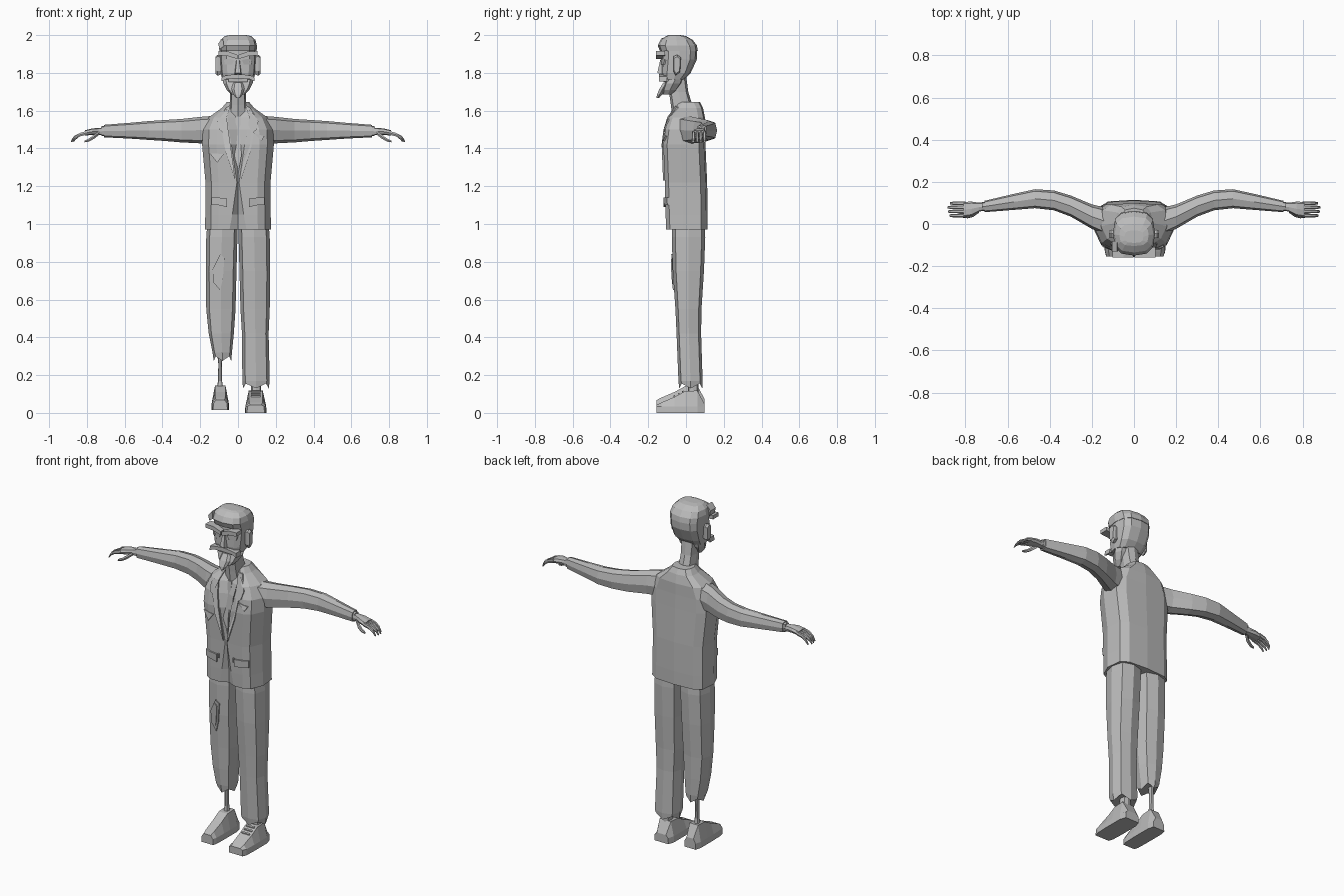
import bpy, bmesh, math
from mathutils import Vector
from mathutils.bvhtree import BVHTree

grey = bpy.data.materials.new("plain grey")
grey.diffuse_color = (0.5, 0.5, 0.5, 1)


def build(name, verts, faces):
    bm = bmesh.new()
    vs = [bm.verts.new(v) for v in verts]
    for f in faces:
        bm.faces.new([vs[i] for i in f])
    bmesh.ops.recalc_face_normals(bm, faces=bm.faces)
    me = bpy.data.meshes.new(name)
    bm.to_mesh(me)
    bm.free()
    me.materials.append(grey)
    bpy.context.collection.objects.link(bpy.data.objects.new(name, me))
    return BVHTree.FromPolygons([Vector(v) for v in verts], faces)


def loft(name, rings):
    """Skin rings of equal length and cap both ends."""
    n = len(rings[0])
    verts = [p for r in rings for p in r]
    faces = [(k * n + i, k * n + (i + 1) % n, (k + 1) * n + (i + 1) % n, (k + 1) * n + i)
             for k in range(len(rings) - 1) for i in range(n)]
    faces += [tuple(range(n)), tuple(range(len(verts) - n, len(verts)))]
    return build(name, verts, faces)


def rounded(a0, a1, b0, b1, n, power=0.7):
    """Boxy oval filling the range a0..a1 by b0..b1."""
    out = []
    for i in range(n):
        t = 2 * math.pi * i / n
        c, s = math.cos(t), math.sin(t)
        c = math.copysign(abs(c) ** power, c) if abs(c) > 1e-6 else 0
        s = math.copysign(abs(s) ** power, s) if abs(s) > 1e-6 else 0
        out.append(((a0 + a1) / 2 + c * (a1 - a0) / 2, (b0 + b1) / 2 + s * (b1 - b0) / 2))
    return out


def zring(z, x0, x1, y0, y1, n=8, jag=0):
    return [(x, y, z + (jag if i % 2 else 0)) for i, (x, y) in enumerate(rounded(x0, x1, y0, y1, n))]


def xring(x, y, z, ry, rz, n=8):
    return [(x, a, b) for a, b in rounded(y - ry, y + ry, z - rz, z + rz, n)]


def prism(name, pts, y0, y1):
    """Outline in x and z pushed from y0 to y1."""
    loft(name, [[(x, y0, z) for x, z in pts], [(x, y1, z) for x, z in pts]])


def plate(name, target, pts, out=0.007):
    """Thin patch laid on the front of a part."""
    ys = []
    for x, z in pts:
        hit = target.ray_cast(Vector((x, -1, z)), Vector((0, 1, 0)))[0]
        ys.append(hit.y if hit else 0)
    loft(name, [[(x, y - out, z) for (x, z), y in zip(pts, ys)],
                [(x, y + 0.002, z) for (x, z), y in zip(pts, ys)]])


# Jacket body with a recessed front opening: z, half width, front, back, opening
rows = [(0.97, .175, -.105, .115, .045), (1.05, .173, -.108, .115, .03),
        (1.22, .172, -.112, .112, .006), (1.42, .19, -.12, .103, .035),
        (1.50, .187, -.11, .10, .05), (1.565, .155, -.09, .10, .056),
        (1.615, .085, -.055, .09, .046), (1.645, .06, -.035, .075, .034)]
rings = []
for z, w, f, b, o in rows:
    half = [(o, f), (.6 * w, f), (.82 * w, f + .02), (w, f + .42 * (b - f)),
            (.95 * w, b - .035), (.7 * w, b - .008)]
    rings.append([(0, f + .022, z)] + [(x, y, z) for x, y in half] + [(0, b, z)]
                 + [(-x, y, z) for x, y in reversed(half)])
jacket = loft("jacket", rings)

# Tie, lapels, pockets and buttons
plate("tie", jacket, [(-.012, 1.57), (.012, 1.57), (.018, 1.36), (0, 1.26), (-.018, 1.36)])
for s, side in ((1, "left"), (-1, "right")):
    plate("lapel_" + side, jacket, [(s * x, z) for x, z in (
        (.04, 1.625), (.062, 1.618), (.108, 1.545), (.10, 1.50), (.085, 1.49), (.065, 1.38),
        (.014, 1.23), (.04, 1.42), (.052, 1.50), (.06, 1.565))], 0.009)
    plate("pocket_flap_" + side, jacket, [(s * x, z) for x, z in (
        (.058, 1.135), (.105, 1.14), (.14, 1.14), (.14, 1.10), (.105, 1.10), (.058, 1.09))], 0.009)
    plate("button_" + side, jacket, [(s * x, z) for x, z in (
        (.045, 1.14), (.053, 1.14), (.053, 1.115), (.045, 1.115))])
plate("torn_pocket", jacket, [(-.15, 1.375), (-.075, 1.37), (-.11, 1.325)], 0.009)
plate("handkerchief", jacket, [(.085, 1.48), (.14, 1.465), (.125, 1.44)], 0.009)

# Arms, cuffs and hands
for s, side in ((1, "left"), (-1, "right")):
    sleeve = [(.10, .0, 1.50, .07, .075), (.20, .035, 1.497, .058, .07), (.30, .085, 1.494, .05, .062),
              (.38, .112, 1.495, .047, .056), (.47, .12, 1.495, .045, .05),
              (.57, .105, 1.494, .038, .042), (.71, .083, 1.492, .027, .033)]
    loft("sleeve_" + side, [xring(s * r[0], *r[1:]) for r in sleeve])
    loft("cuff_" + side, [xring(s * x, .083, 1.492, .021, .026) for x in (.69, .722)])
    palm = [(.70, .083, 1.49, .018, .021), (.735, .08, 1.49, .021, .019),
            (.77, .072, 1.489, .034, .017), (.81, .068, 1.482, .037, .014)]
    loft("palm_" + side, [xring(s * r[0], *r[1:]) for r in palm])
    for i in range(4):
        y = .04 + .0195 * i
        tip = (0, .006, .008, -.004)[i]
        finger = [(.80, y, 1.483, .009, .011), (.837, y, 1.473, .0085, .01),
                  (.862 + tip, y, 1.456, .008, .009), (.876 + tip, y, 1.436, .005, .005)]
        loft(f"finger_{i + 1}_{side}", [xring(s * r[0], *r[1:], n=6) for r in finger])
    thumb = [(.735, .065, 1.482, .011, .011), (.762, .045, 1.462, .011, .012),
             (.79, .036, 1.444, .009, .009), (.812, .034, 1.437, .005, .005)]
    loft("thumb_" + side, [xring(s * r[0], *r[1:], n=6) for r in thumb])

# Trousers with ragged hems, the right one ending higher
upper = [(1.03, .0, .16, -.07, .098), (.93, .003, .168, -.075, .102), (.75, .008, .17, -.07, .095),
         (.55, .013, .168, -.056, .082)]
hems = {"left": (1, [(.42, .021, .162, -.05, .08), (.17, .023, .168, -.04, .088)], (.13, .027, .163, -.036, .086)),
        "right": (-1, [(.42, .022, .155, -.05, .08), (.32, .032, .135, -.042, .078)], (.275, .036, .128, -.036, .074))}
legs = {}
for side, (s, lower, hem) in hems.items():
    rings = [zring(z, *sorted((s * a, s * b)), c, d) for z, a, b, c, d in upper + lower]
    z, a, b, c, d = hem
    rings.append(zring(z, *sorted((s * a, s * b)), c, d, jag=.025))
    legs[side] = loft("trouser_leg_" + side, rings)
hole = [(-.095, .84), (-.072, .82), (-.08, .71), (-.095, .65), (-.13, .69), (-.135, .76)]
plate("knee_tear_edge", legs["right"], hole, 0.008)
plate("knee_skin", legs["right"], [(-.105 + .6 * (x + .105), .75 + .75 * (z - .75)) for x, z in hole], 0.0095)

# Ankle and wooden peg
loft("ankle", [zring(z, .07, .122, .01, .065) for z in (.09, .18)])
loft("peg", [zring(.12, -.112, -.078, .012, .05), zring(.17, -.106, -.084, .018, .044),
             zring(.26, -.104, -.086, .018, .044), zring(.36, -.115, -.075, .01, .055)])


def shoe(name, cx, hb, ht, z0, lift):
    # y, top height, share of full width
    prof = [(-.155, .042, .8), (-.13, .055, .95), (-.06, .085, 1), (-.005, .115, 1), (.06, .118, 1), (.097, .05, .8)]
    rings = []
    for y, z, k in prof:
        mid = z0 + .035
        rings.append([(cx - hb * k, y, z0), (cx + hb * k, y, z0), (cx + hb * k * .97, y, mid),
                      (cx + ht * k, y, z + lift), (cx - ht * k, y, z + lift), (cx - hb * k * .97, y, mid)])
    loft(name, rings)


shoe("shoe_left", .094, .057, .037, 0, 0)
shoe("shoe_right", -.094, .047, .028, .015, .026)
for i in range(3):
    y, z = -.065 + .022 * i, .085 + .0115 * i
    loft(f"lace_{i + 1}", [[(x, y, z), (x, y + .008, z + .004), (x, y + .008, z + .01), (x, y, z + .006)]
                           for x in (.068, .12)])

# Neck and head
loft("neck", [zring(1.55, -.052, .052, -.07, .045), zring(1.63, -.044, .044, -.08, .033),
              zring(1.70, -.042, .042, -.09, .012), zring(1.79, -.046, .046, -.10, .0)])
head = loft("head", [zring(z, -w, w, f, b, 12) for z, w, f, b in (
    (1.765, .083, -.12, -.01), (1.80, .092, -.13, .025), (1.87, .097, -.13, .057),
    (1.925, .097, -.128, .06), (1.96, .09, -.12, .045))])
loft("hair", [zring(z, -w, w, f, b, 12) for z, w, f, b in (
    (1.915, .099, -.138, .063), (1.945, .10, -.15, .058), (1.975, .092, -.135, .035),
    (1.995, .07, -.105, .0), (2.0, .045, -.09, -.03))])
prism("hair_tuft", [(-.08, 1.985), (-.105, 1.955), (-.098, 1.925), (-.075, 1.94)], -.13, -.08)
loft("jaw", [zring(1.685, -.035, .035, -.125, -.07), zring(1.71, -.06, .06, -.125, -.045),
             zring(1.745, -.078, .078, -.115, -.02), zring(1.775, -.082, .082, -.09, -.012)])
loft("goatee", [zring(z, -w, w, f, b, 6) for z, w, f, b in (
    (1.75, .026, -.12, -.09), (1.715, .034, -.143, -.105), (1.685, .024, -.155, -.125),
    (1.667, .01, -.157, -.142))])
prism("upper_teeth", [(-.05, 1.768), (.05, 1.768), (.05, 1.752), (-.05, 1.752)], -.118, -.10)

# Face details
loft("nose", [[(-.02, -.12, 1.79), (.02, -.12, 1.79), (.014, -.152, 1.80), (-.014, -.152, 1.80)],
              [(-.01, -.12, 1.87), (.01, -.12, 1.87), (.007, -.136, 1.87), (-.007, -.136, 1.87)]])
for s, side in ((1, "left"), (-1, "right")):
    prism("brow_" + side, [(s * x, z) for x, z in (
        (.003, 1.895), (.05, 1.913), (.102, 1.915), (.102, 1.893), (.05, 1.888), (.003, 1.873))], -.16, -.11)
    plate("eye_" + side, head, [(s * x, z) for x, z in (
        (.022, 1.868), (.05, 1.875), (.075, 1.868), (.07, 1.845), (.03, 1.845))])
    prism("moustache_" + side, [(s * x, z) for x, z in (
        (.0, 1.793), (.04, 1.79), (.085, 1.782), (.088, 1.755), (.06, 1.768), (.0, 1.77))], -.142, -.10)
    loft("ear_" + side, [[(s * x, -.046 + k * a, 1.84 + k * b) for a, b in (
        (-.02, -.03), (-.02, .045), (.0, .053), (.018, .04), (.014, -.035), (-.008, -.052))]
        for x, k in ((.085, .9), (.108, 1.05), (.119, .85))])
